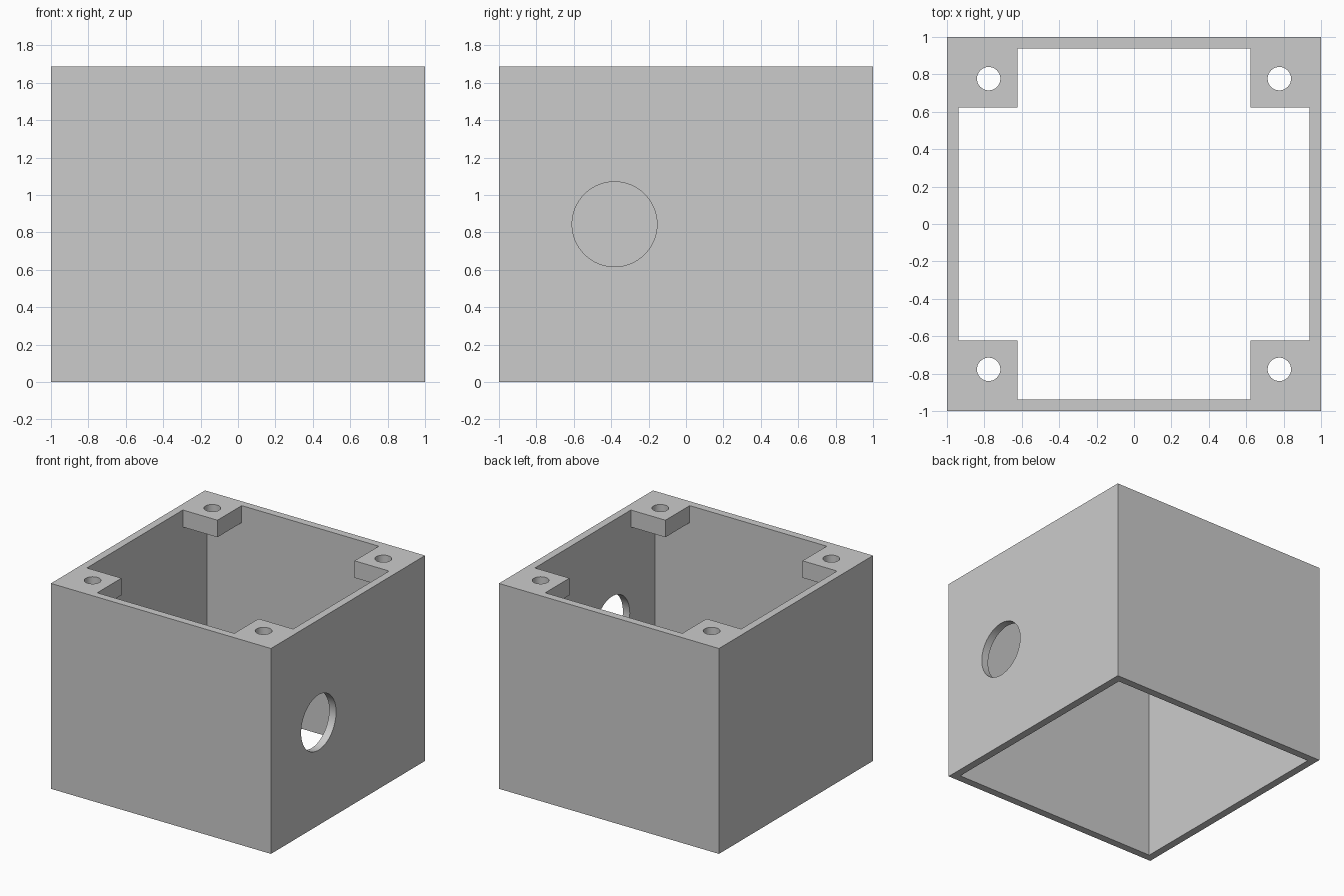
import bpy
import math

if "Cube" in bpy.data.objects:
    bpy.data.objects.remove(bpy.data.objects["Cube"])

H = 1.6875        # housing height
INNER = 0.9375    # half width of the cavity
TAB = 0.623       # inner edge of the corner tabs
TAB_H = 0.14      # tab thickness
SCREW = 0.777     # screw hole centre offset

grey = bpy.data.materials.new("grey")
grey.diffuse_color = (0.6, 0.6, 0.6, 1)
grey.use_nodes = True
grey.node_tree.nodes["Principled BSDF"].inputs["Base Color"].default_value = grey.diffuse_color


def box(name, lo, hi):
    bpy.ops.mesh.primitive_cube_add(size=1, location=[(a + b) / 2 for a, b in zip(lo, hi)])
    ob = bpy.context.object
    ob.name = name
    ob.scale = [b - a for a, b in zip(lo, hi)]
    bpy.ops.object.transform_apply(location=True, rotation=True, scale=True)
    ob.data.materials.append(grey)
    return ob


def cylinder(name, radius, depth, loc, rot=(0, 0, 0)):
    bpy.ops.mesh.primitive_cylinder_add(vertices=64, radius=radius, depth=depth,
                                        location=loc, rotation=rot)
    ob = bpy.context.object
    ob.name = name
    ob.data.materials.append(grey)
    return ob


def combine(target, tool, operation):
    mod = target.modifiers.new(tool.name, 'BOOLEAN')
    mod.object, mod.operation, mod.solver = tool, operation, 'EXACT'
    bpy.context.view_layer.objects.active = target
    bpy.ops.object.modifier_apply(modifier=mod.name)
    bpy.data.objects.remove(tool, do_unlink=True)


# Square housing, open at top and bottom
housing = box("housing", (-1, -1, 0), (1, 1, H))
combine(housing, box("cavity", (-INNER, -INNER, -0.1), (INNER, INNER, H + 0.1)), 'DIFFERENCE')

# Screw tabs in the four top corners
for sx in (-1, 1):
    for sy in (-1, 1):
        xs = sorted((sx * TAB, sx * 0.97))
        ys = sorted((sy * TAB, sy * 0.97))
        tab = box("corner_tab", (xs[0], ys[0], H - TAB_H), (xs[1], ys[1], H))
        combine(housing, tab, 'UNION')
        drill = cylinder("screw_hole", 0.0625, 0.6, (sx * SCREW, sy * SCREW, H))
        combine(housing, drill, 'DIFFERENCE')

# Cable hole through the right wall
cable = cylinder("cable_hole", 0.227, 0.4, (1, -0.382, H / 2), (0, math.pi / 2, 0))
combine(housing, cable, 'DIFFERENCE')

# Smooth hole walls, sharp box edges
bpy.ops.object.select_all(action='DESELECT')
housing.select_set(True)
bpy.context.view_layer.objects.active = housing
bpy.ops.object.shade_smooth_by_angle(angle=math.radians(30))
